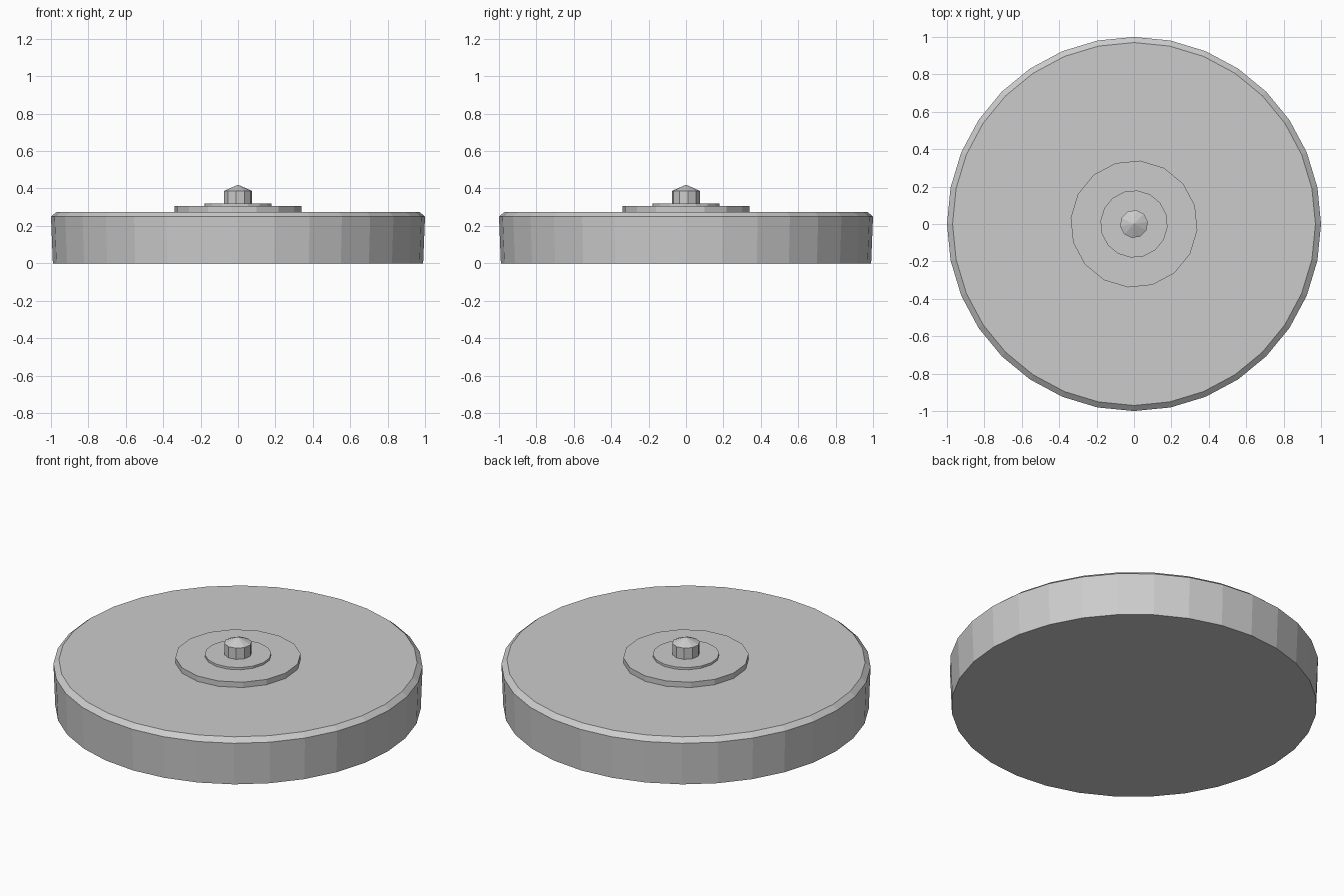
import bpy
from math import cos, sin, tau, radians

cube = bpy.data.objects.get("Cube")
if cube:
    bpy.data.objects.remove(cube, do_unlink=True)

grey = bpy.data.materials.new("light_grey")
grey.use_nodes = True
colour = (0.6, 0.6, 0.6, 1)
grey.diffuse_color = colour
grey.node_tree.nodes["Principled BSDF"].inputs["Base Color"].default_value = colour


def turned(name, profile, sides, turn=0):
    """Revolve a (radius, z) profile, bottom to top; a last radius of 0 is a tip."""
    verts, faces = [], []
    tip = profile[-1][0] == 0
    rings = profile[:-1] if tip else profile
    for r, z in rings:
        for i in range(sides):
            a = tau * i / sides + radians(turn)
            verts.append((r * cos(a), r * sin(a), z))
    for k in range(len(rings) - 1):
        for i in range(sides):
            j = (i + 1) % sides
            low, high = k * sides, (k + 1) * sides
            faces.append((low + i, low + j, high + j, high + i))
    faces.append(tuple(reversed(range(sides))))
    last = (len(rings) - 1) * sides
    if tip:
        verts.append((0, 0, profile[-1][1]))
        faces += [(last + i, last + (i + 1) % sides, len(verts) - 1) for i in range(sides)]
    else:
        faces.append(tuple(range(last, last + sides)))
    mesh = bpy.data.meshes.new(name)
    mesh.from_pydata(verts, [], faces)
    mesh.materials.append(grey)
    obj = bpy.data.objects.new(name, mesh)
    bpy.context.collection.objects.link(obj)
    return obj


# Wide base with a slight taper and a chamfered rim
turned("base_disc", [(0.99, 0), (1, 0.25), (0.97, 0.275)], 32)
# Stepped plates in the middle
turned("lower_plate", [(0.34, 0.27), (0.34, 0.307)], 16, -5.5)
turned("upper_plate", [(0.18, 0.3), (0.18, 0.32)], 16, -5.5)
# Pointed spindle
turned("spindle", [(0.075, 0.315), (0.075, 0.387), (0, 0.42)], 10, 9)
